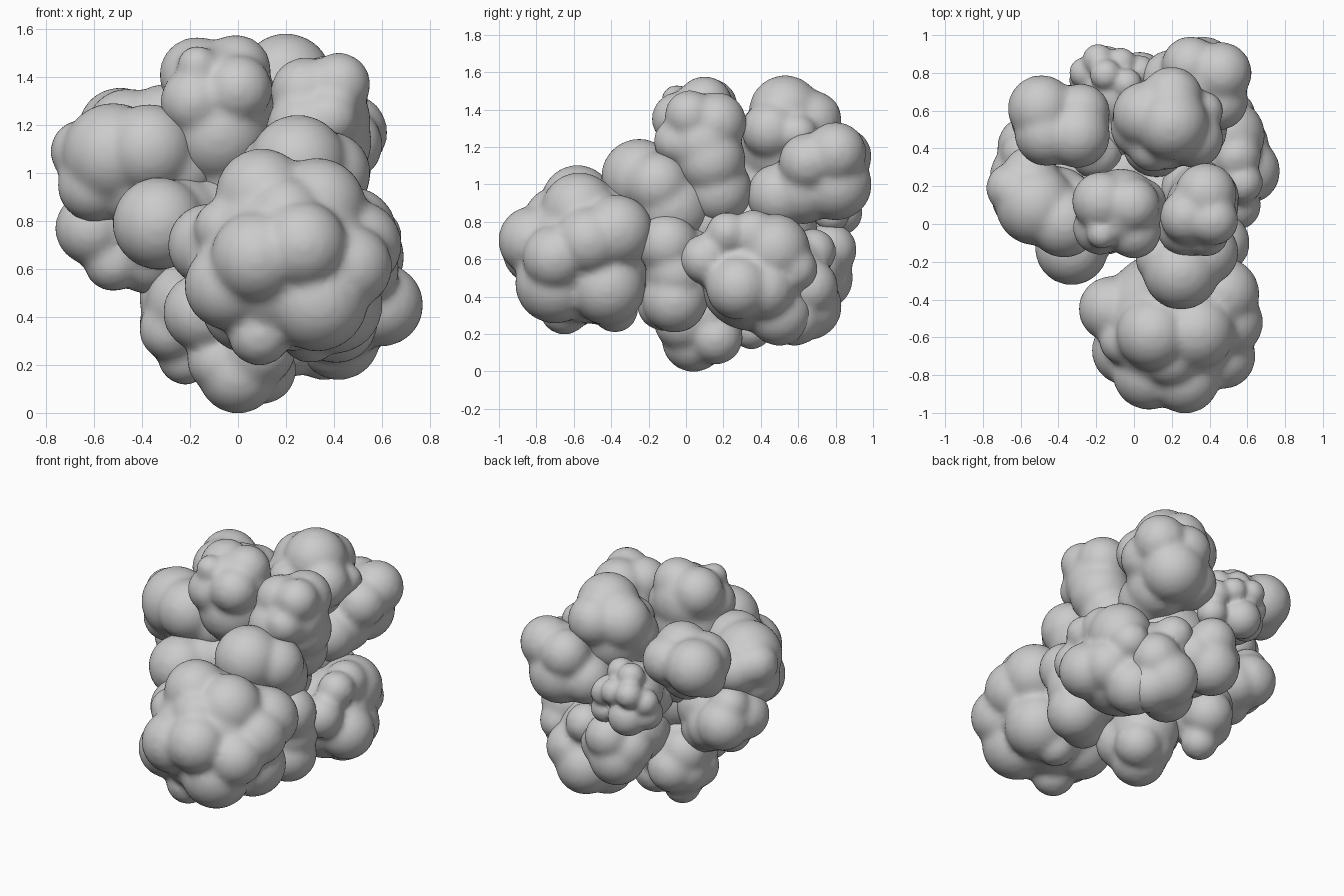
import bpy, bmesh
from mathutils import Matrix, Vector


def lobe_cluster(name, lobes, voxel=0.02, soften=9, grow=0.004):
    """Merge overlapping balls (x, y, z, radius) into one soft lumpy mass."""
    bm = bmesh.new()
    for x, y, z, r in lobes:
        bmesh.ops.create_icosphere(bm, subdivisions=4, radius=r + grow,
                                   matrix=Matrix.Translation(Vector((x, y, z))))
    mesh = bpy.data.meshes.new(name)
    bm.to_mesh(mesh)
    bm.free()
    obj = bpy.data.objects.new(name, mesh)
    bpy.context.collection.objects.link(obj)
    fuse = obj.modifiers.new("fuse", 'REMESH')
    fuse.mode = 'VOXEL'
    fuse.voxel_size = voxel
    fuse.use_smooth_shade = True
    smooth = obj.modifiers.new("soften", 'SMOOTH')
    smooth.factor = 0.5
    smooth.iterations = soften
    return obj


# Large front mass
lobe_cluster("front_mass", [
    (0.08, -0.79, 0.65, .19), (0.27, -0.82, 0.70, .18), (-0.04, -0.67, 0.53, .18),
    (0.33, -0.70, 0.47, .21), (0.09, -0.65, 0.33, .13), (0.10, -0.58, 0.91, .19),
    (0.33, -0.57, 0.86, .20), (0.50, -0.52, 0.70, .18), (-0.12, -0.45, 0.70, .17),
    (0.47, -0.37, 0.75, .19), (0.47, -0.70, 0.61, .17), (0.40, -0.42, 0.45, .20),
    (0.30, -0.38, 0.33, .12), (0.05, -0.45, 0.45, .20), (-0.06, -0.62, 0.77, .12),
    (0.20, -0.70, 0.82, .16), (0.20, -0.52, 0.64, .38), (0.22, -0.38, 0.80, .22)])

# Lobes between the front mass and the crown
lobe_cluster("upper_front_lobe", [
    (0.25, -0.25, 1.04, .20), (0.38, -0.15, 1.00, .17), (0.15, -0.18, 1.02, .14),
    (0.30, -0.08, 0.88, .22)])

# Crown: two forward lobes and one behind
lobe_cluster("crown_left", [
    (-0.17, -0.05, 1.45, .08), (-0.01, 0.10, 1.43, .145), (-0.17, 0.12, 1.41, .155),
    (0.00, -0.04, 1.35, .14), (-0.18, -0.02, 1.30, .14), (0.04, 0.11, 1.30, .13),
    (-0.08, 0.07, 1.17, .21), (-0.07, 0.08, 1.33, .21), (-0.04, 0.12, 1.00, .16)])
lobe_cluster("crown_right", [
    (0.42, 0.02, 1.37, .13), (0.28, 0.04, 1.34, .14), (0.38, 0.16, 1.33, .16),
    (0.38, -0.05, 1.23, .12), (0.37, 0.13, 1.13, .185), (0.28, -0.01, 1.18, .16),
    (0.36, 0.09, 1.22, .19), (0.32, 0.17, 0.97, .18)])
lobe_cluster("crown_back", [
    (0.20, 0.53, 1.39, .19), (0.06, 0.58, 1.33, .17), (0.20, 0.67, 1.34, .16),
    (0.37, 0.60, 1.27, .10), (0.32, 0.45, 1.29, .15), (0.10, 0.41, 1.28, .13),
    (0.22, 0.73, 1.38, .09), (0.16, 0.52, 1.20, .23), (0.12, 0.43, 1.00, .18),
    (0.04, 0.51, 1.24, .16)])

# Upper back right lobe
lobe_cluster("back_right_upper", [
    (0.46, 0.80, 1.17, .16), (0.36, 0.80, 1.00, .19), (0.33, 0.62, 0.98, .19),
    (0.30, 0.84, 1.15, .15), (0.45, 0.65, 1.12, .15), (0.20, 0.76, 0.99, .16),
    (0.35, 0.76, 1.10, .19), (0.32, 0.50, 0.94, .17)])

# Upper left lobes, rear then forward
lobe_cluster("back_left_upper", [
    (-0.49, 0.61, 1.18, .175), (-0.30, 0.47, 1.20, .17), (-0.46, 0.48, 1.18, .17),
    (-0.28, 0.59, 1.17, .15), (-0.53, 0.55, 1.10, .12), (-0.36, 0.50, 1.07, .16),
    (-0.20, 0.38, 0.94, .14)])
lobe_cluster("left_upper", [
    (-0.37, 0.01, 1.10, .185), (-0.52, 0.10, 1.08, .21), (-0.65, 0.19, 1.09, .13),
    (-0.60, 0.13, 0.95, .15), (-0.55, 0.27, 1.05, .14), (-0.25, 0.08, 1.02, .16),
    (-0.40, 0.12, 0.95, .18)])

# Lower left lobes, forward then rear
lobe_cluster("left_lower", [
    (-0.33, -0.13, 0.79, .19), (-0.24, -0.02, 0.81, .17), (-0.13, 0.05, 0.83, .15)])
lobe_cluster("left_rear_lower", [
    (-0.61, 0.26, 0.77, .15), (-0.56, 0.41, 0.75, .16), (-0.52, 0.27, 0.63, .12),
    (-0.38, 0.33, 0.65, .15), (-0.58, 0.37, 0.86, .12), (-0.36, 0.28, 0.78, .19),
    (-0.46, 0.38, 0.70, .15)])

# Underside lobes
lobe_cluster("underside_left", [
    (-0.26, 0.37, 0.36, .15), (-0.22, 0.35, 0.23, .11), (-0.28, 0.28, 0.35, .13),
    (-0.21, 0.44, 0.38, .15), (-0.20, 0.27, 0.46, .18), (-0.26, 0.38, 0.48, .15),
    (-0.10, 0.25, 0.57, .19)])
lobe_cluster("underside_centre", [
    (0.00, 0.04, 0.165, .165), (-0.08, 0.02, 0.22, .13), (0.10, 0.16, 0.18, .14),
    (0.08, -0.01, 0.27, .16), (0.02, 0.12, 0.33, .21), (-0.15, 0.00, 0.42, .16),
    (-0.01, 0.14, 0.21, .14)])
lobe_cluster("right_front_lower", [
    (0.45, -0.10, 0.68, .16), (0.41, -0.06, 0.38, .17), (0.30, -0.12, 0.36, .14),
    (0.43, -0.05, 0.53, .16), (0.32, 0.00, 0.55, .23)])

# Right side mass
lobe_cluster("right_mass", [
    (0.60, 0.28, 0.45, .17), (0.50, 0.47, 0.65, .19), (0.52, 0.58, 0.55, .12),
    (0.42, 0.50, 0.31, .17), (0.54, 0.10, 0.60, .13), (0.57, 0.22, 0.74, .11),
    (0.54, 0.36, 0.73, .13), (0.55, 0.42, 0.44, .16), (0.40, 0.35, 0.50, .28)])

# Back lobes
lobe_cluster("back_right_lower", [
    (0.28, 0.65, 0.35, .18), (0.36, 0.58, 0.29, .15), (0.38, 0.66, 0.45, .15),
    (0.20, 0.54, 0.31, .16), (0.26, 0.68, 0.64, .12), (0.28, 0.50, 0.52, .25)])
lobe_cluster("back_centre_lower", [
    (0.00, 0.72, 0.50, .17), (-0.06, 0.69, 0.57, .15), (0.10, 0.68, 0.56, .16),
    (0.03, 0.77, 0.65, .14), (0.02, 0.52, 0.62, .22)])
lobe_cluster("back_small_lobes", [
    (-0.19, 0.87, 1.02, .08), (-0.07, 0.85, 1.00, .08), (0.03, 0.80, 0.96, .09),
    (-0.26, 0.80, 0.96, .08), (-0.15, 0.79, 1.10, .08), (-0.04, 0.74, 1.09, .08),
    (-0.15, 0.82, 0.85, .12), (-0.24, 0.76, 0.87, .10), (0.04, 0.78, 0.84, .09),
    (-0.10, 0.68, 0.96, .17), (-0.06, 0.52, 0.88, .18)], voxel=0.015, soften=7)

# Hidden heart joining the lobes
lobe_cluster("core", [
    (0.05, 0.22, 0.70, .28), (0.18, 0.10, 0.80, .24), (-0.10, 0.22, 0.78, .24),
    (0.10, 0.42, 0.74, .28), (0.15, 0.02, 0.55, .22)])
